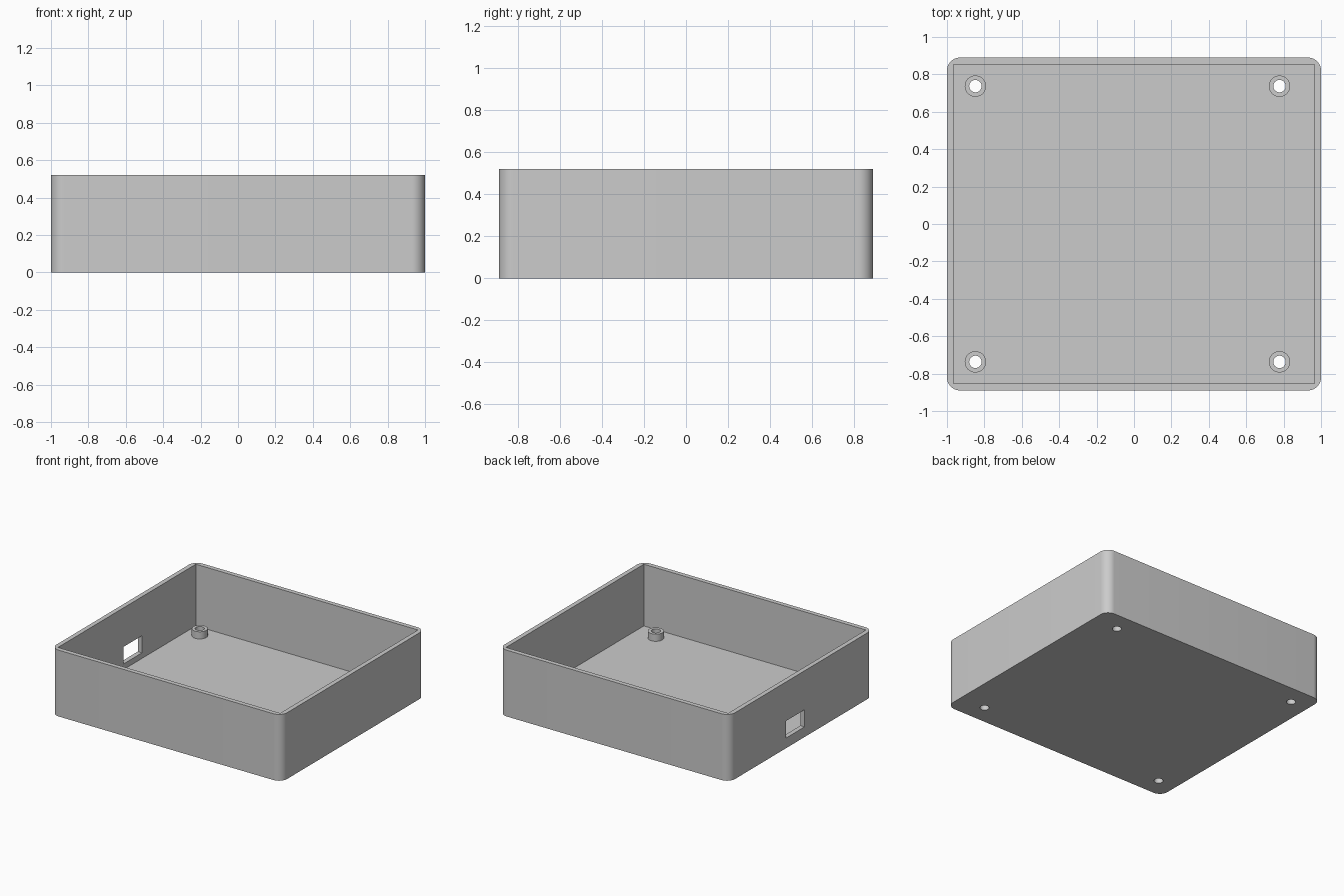
import bpy, bmesh, math
from mathutils import Matrix, Vector

HALF_X, HALF_Y, HEIGHT = 1.0, 0.89, 0.52
WALL = 0.036
CORNER_R = 0.07
BOSS_R, BORE_R, BOSS_TOP = 0.057, 0.033, 0.092
BOSS_POINTS = [(x, y) for x in (-0.848, 0.778) for y in (-0.737, 0.737)]

default = bpy.data.objects.get("Cube")
if default:
    bpy.data.objects.remove(default, do_unlink=True)

plastic = bpy.data.materials.new("light_grey_plastic")
plastic.use_nodes = True
GREY = (0.6, 0.6, 0.6, 1.0)
plastic.diffuse_color = GREY
for node in plastic.node_tree.nodes:
    if node.type == "BSDF_PRINCIPLED":
        node.inputs["Base Color"].default_value = GREY


def make_object(name, bm):
    bmesh.ops.recalc_face_normals(bm, faces=bm.faces)
    mesh = bpy.data.meshes.new(name)
    bm.to_mesh(mesh)
    bm.free()
    mesh.materials.append(plastic)
    obj = bpy.data.objects.new(name, mesh)
    bpy.context.collection.objects.link(obj)
    return obj


def box(name, low, high):
    low, high = Vector(low), Vector(high)
    bm = bmesh.new()
    bmesh.ops.create_cube(bm, size=1)
    bmesh.ops.scale(bm, vec=high - low, verts=bm.verts)
    bmesh.ops.translate(bm, vec=(low + high) / 2, verts=bm.verts)
    return make_object(name, bm)


def cylinder(name, x, y, low, high, radius):
    bm = bmesh.new()
    bmesh.ops.create_cone(bm, cap_ends=True, segments=48, radius1=radius,
                          radius2=radius, depth=high - low,
                          matrix=Matrix.Translation((x, y, (low + high) / 2)))
    return make_object(name, bm)


def activate(obj):
    bpy.ops.object.select_all(action="DESELECT")
    obj.select_set(True)
    bpy.context.view_layer.objects.active = obj


def cut(target, cutter):
    cutter.hide_render = True
    mod = target.modifiers.new("cut", "BOOLEAN")
    mod.operation = "DIFFERENCE"
    mod.solver = "EXACT"
    mod.object = cutter
    activate(target)
    bpy.ops.object.modifier_apply(modifier=mod.name)
    bpy.data.objects.remove(cutter, do_unlink=True)


# Outer tray: block with rounded upright corners
tray = box("enclosure_tray", (-HALF_X, -HALF_Y, 0), (HALF_X, HALF_Y, HEIGHT))
bm = bmesh.new()
bm.from_mesh(tray.data)
upright = [e for e in bm.edges
           if abs(e.verts[0].co.z - e.verts[1].co.z) > HEIGHT / 2]
bmesh.ops.bevel(bm, geom=upright, offset=CORNER_R, segments=12,
                profile=0.5, affect="EDGES")
bm.to_mesh(tray.data)
bm.free()

# Square-cornered cavity
cut(tray, box("cavity_cutter", (WALL - HALF_X, WALL - HALF_Y, WALL),
              (HALF_X - WALL, HALF_Y - WALL, HEIGHT + 0.2)))

# Cable port through one side wall
cut(tray, box("port_cutter", (-HALF_X - 0.1, -0.042, 0.08),
              (-HALF_X + 0.1, 0.187, 0.214)))

# Screw holes through the floor
for x, y in BOSS_POINTS:
    cut(tray, cylinder("screw_hole_cutter", x, y, -0.1, 0.2, BORE_R))

# Hollow screw standoffs on the floor
parts = [tray]
for x, y in BOSS_POINTS:
    name = f"standoff_{'back' if y > 0 else 'front'}_{'left' if x > 0 else 'right'}"
    boss = cylinder(name, x, y, WALL, BOSS_TOP, BOSS_R)
    cut(boss, cylinder("bore_cutter", x, y, -0.1, 0.2, BORE_R))
    parts.append(boss)

# Smooth the curves, keep the edges crisp
for part in parts:
    activate(part)
    bpy.ops.object.shade_smooth_by_angle(angle=math.radians(30))
